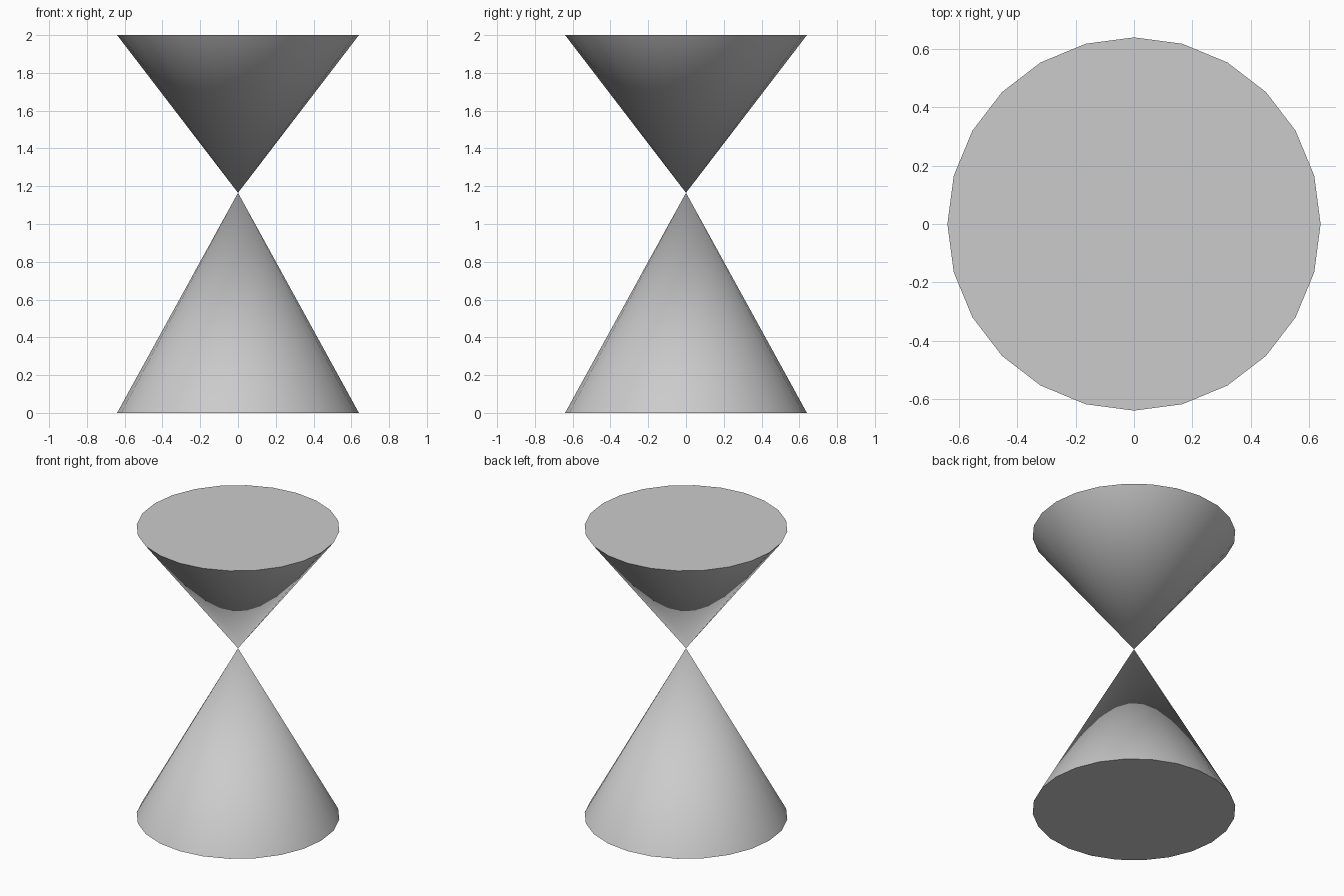
import bpy

if "Cube" in bpy.data.objects:
    bpy.data.objects.remove(bpy.data.objects["Cube"])

SIDES = 24
RADIUS = 0.64
WAIST = 1.165   # height where the two tips meet
TOP = 2.0


def cone(name, r_bottom, r_top, z0, z1):
    bpy.ops.mesh.primitive_cone_add(vertices=SIDES, radius1=r_bottom, radius2=r_top,
                                    depth=z1 - z0, location=(0, 0, (z0 + z1) / 2))
    obj = bpy.context.object
    obj.name = name
    bpy.ops.object.shade_smooth_by_angle()
    return obj


# Tall base cone, tip up
cone("base_cone", RADIUS, 0, 0, WAIST)
# Shorter inverted cone with a flat top
cone("top_cone", 0, RADIUS, WAIST, TOP)
